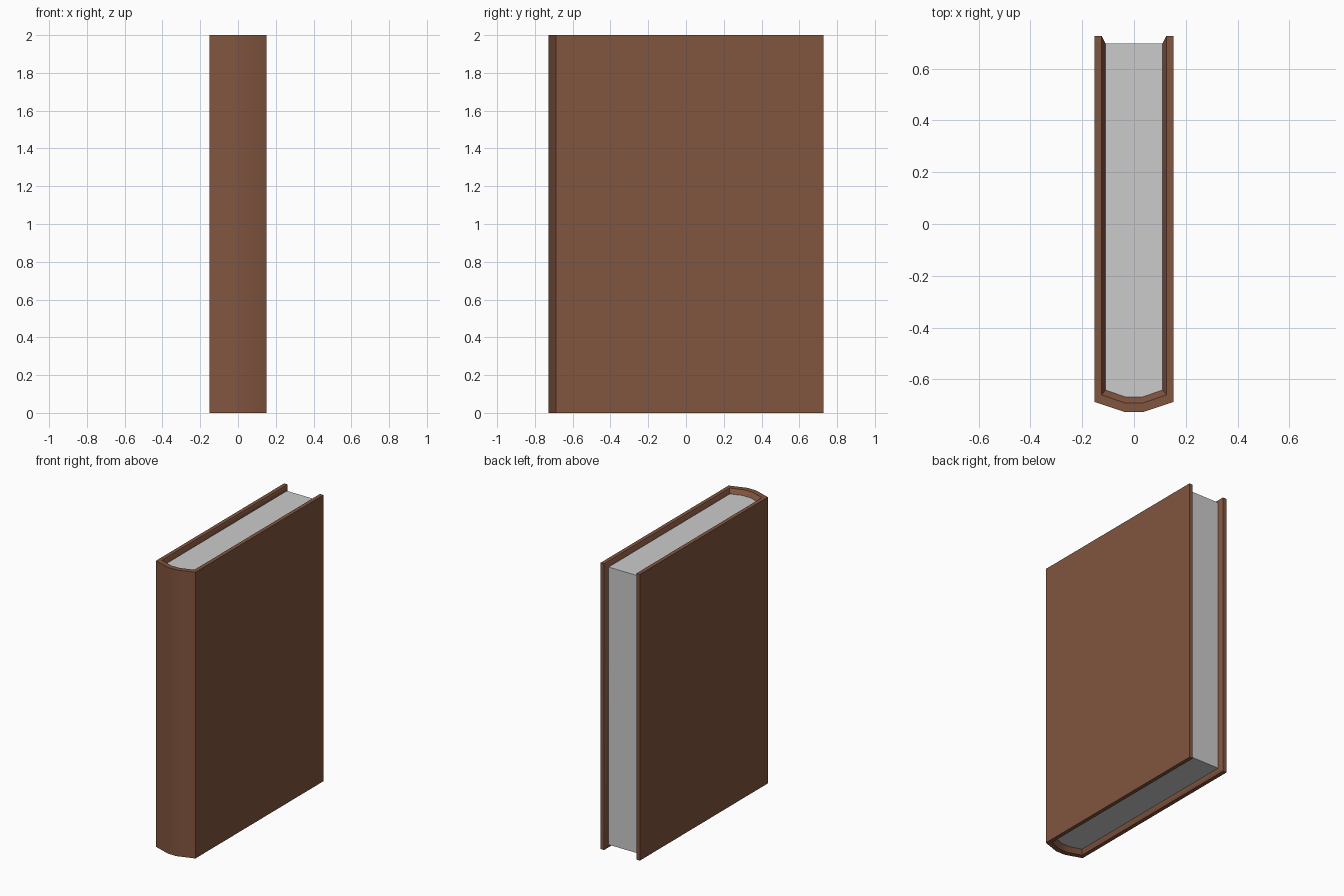
import bpy, bmesh

if "Cube" in bpy.data.objects:
    bpy.data.objects.remove(bpy.data.objects["Cube"])


def profile(x, y_fore, y_corner, y_spine):
    """U-shaped book outline with a three-sided rounded spine, seen from above."""
    half = [(x, y_fore), (x, y_corner), (0.033, y_spine)]
    return [(-px, py) for px, py in half] + half[::-1]


def ring(bm, pts, z0, z1):
    """Bottom and top copies of an outline."""
    return [[bm.verts.new((px, py, z)) for px, py in pts] for z in (z0, z1)]


def finish(bm, name, color=None):
    bmesh.ops.recalc_face_normals(bm, faces=bm.faces)
    mesh = bpy.data.meshes.new(name)
    bm.to_mesh(mesh)
    bm.free()
    obj = bpy.data.objects.new(name, mesh)
    bpy.context.collection.objects.link(obj)
    if color:
        mat = bpy.data.materials.new(name + "_material")
        mat.diffuse_color = color
        mat.use_nodes = True
        mat.node_tree.nodes["Principled BSDF"].inputs["Base Color"].default_value = mat.diffuse_color
        mesh.materials.append(mat)
    bpy.ops.object.select_all(action='DESELECT')
    obj.select_set(True)
    bpy.context.view_layer.objects.active = obj
    bpy.ops.object.shade_smooth_by_angle(angle=0.52)
    return obj


outer = profile(0.152, 0.727, -0.687, -0.727)
rim = profile(0.125, 0.727, -0.660, -0.692)
inner = profile(0.11, 0.697, -0.641, -0.668)

# Cover: outside walls, flat rim, then a bevel down to the pages
bm = bmesh.new()
levels = [ring(bm, outer, 0, 2), ring(bm, rim, 0, 2), ring(bm, inner, 0.03, 1.97)]
for low, high in (levels[0], levels[2]):
    for i in range(5):
        bm.faces.new((low[i], low[i + 1], high[i + 1], high[i]))
loops = [low + high[::-1] for low, high in levels]
for a, b in zip(loops, loops[1:]):
    for i in range(12):
        j = (i + 1) % 12
        bm.faces.new((a[i], a[j], b[j], b[i]))
finish(bm, "cover", (0.22, 0.09, 0.05, 1))

# Page block, recessed at top, bottom and fore edge
bm = bmesh.new()
low, high = ring(bm, inner, 0.03, 1.97)
bm.faces.new(low)
bm.faces.new(high)
for i in range(6):
    j = (i + 1) % 6
    bm.faces.new((low[i], low[j], high[j], high[i]))
finish(bm, "pages")
